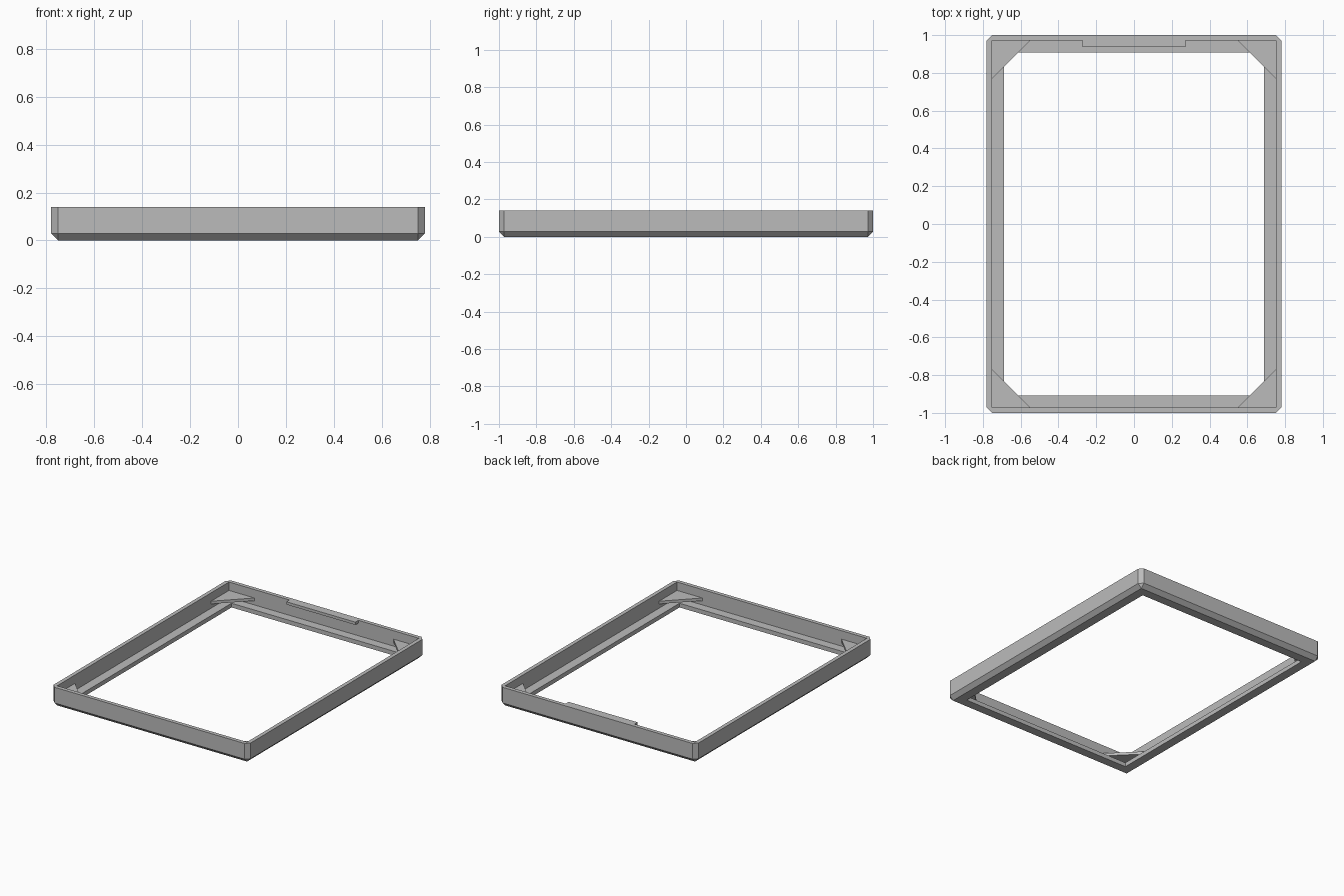
import bpy
import bmesh

cube = bpy.data.objects.get("Cube")
if cube:
    bpy.data.objects.remove(cube, do_unlink=True)

HALF_X, HALF_Y, HEIGHT = 0.78, 1.0, 0.14
WALL, CHAMFER, FLOOR = 0.028, 0.028, 0.03
IN_X, IN_Y = HALF_X - WALL, HALF_Y - WALL

grey = bpy.data.materials.new("light grey plastic")
grey.use_nodes = True
colour = (0.5, 0.5, 0.5, 1)
grey.diffuse_color = colour
grey.node_tree.nodes["Principled BSDF"].inputs["Base Color"].default_value = colour


def finish(name, bm):
    bmesh.ops.recalc_face_normals(bm, faces=bm.faces)
    mesh = bpy.data.meshes.new(name)
    bm.to_mesh(mesh)
    bm.free()
    mesh.materials.append(grey)
    obj = bpy.data.objects.new(name, mesh)
    bpy.context.collection.objects.link(obj)
    return obj


def prism(outline, z0, z1):
    """Extrude a flat outline between two heights."""
    bm = bmesh.new()
    face = bm.faces.new([bm.verts.new((x, y, z0)) for x, y in outline])
    top = bmesh.ops.extrude_face_region(bm, geom=[face])["geom"]
    verts = [v for v in top if isinstance(v, bmesh.types.BMVert)]
    bmesh.ops.translate(bm, verts=verts, vec=(0, 0, z1 - z0))
    return bm


def rect(x0, x1, y0, y1):
    return [(x0, y0), (x1, y0), (x1, y1), (x0, y1)]


# Outer body with chamfered upright and bottom edges
bm = prism(rect(-HALF_X, HALF_X, -HALF_Y, HALF_Y), 0, HEIGHT)
edges = [e for e in bm.edges if min(v.co.z for v in e.verts) < 0.01]
bmesh.ops.bevel(bm, geom=edges, offset=CHAMFER, segments=1, affect='EDGES')
frame = finish("frame", bm)

# Tray recess and the opening through the floor, leaving a lip
cutters = [
    finish("recess_cutter", prism(rect(-IN_X, IN_X, -IN_Y, IN_Y), FLOOR, 0.3)),
    finish("opening_cutter", prism(rect(-0.687, 0.687, -0.908, 0.908), -0.1, 0.2)),
]
bpy.context.view_layer.objects.active = frame
for cutter in cutters:
    cutter.hide_render = True
    mod = frame.modifiers.new("cut", 'BOOLEAN')
    mod.operation, mod.solver, mod.object = 'DIFFERENCE', 'EXACT', cutter
    bpy.ops.object.modifier_apply(modifier=mod.name)
    bpy.data.objects.remove(cutter, do_unlink=True)

# Triangular plates across the inner corners
for sx, side in ((1, "left"), (-1, "right")):
    for sy, end in ((-1, "front"), (1, "back")):
        corner = [(sx * IN_X, sy * IN_Y), (sx * 0.55, sy * IN_Y), (sx * IN_X, sy * 0.77)]
        finish(f"{end}_{side}_corner_plate", prism(corner, 0.06, 0.08))

# Retaining tab at the top of the back wall
finish("back_tab", prism(rect(-0.273, 0.273, 0.938, IN_Y), 0.12, HEIGHT))
